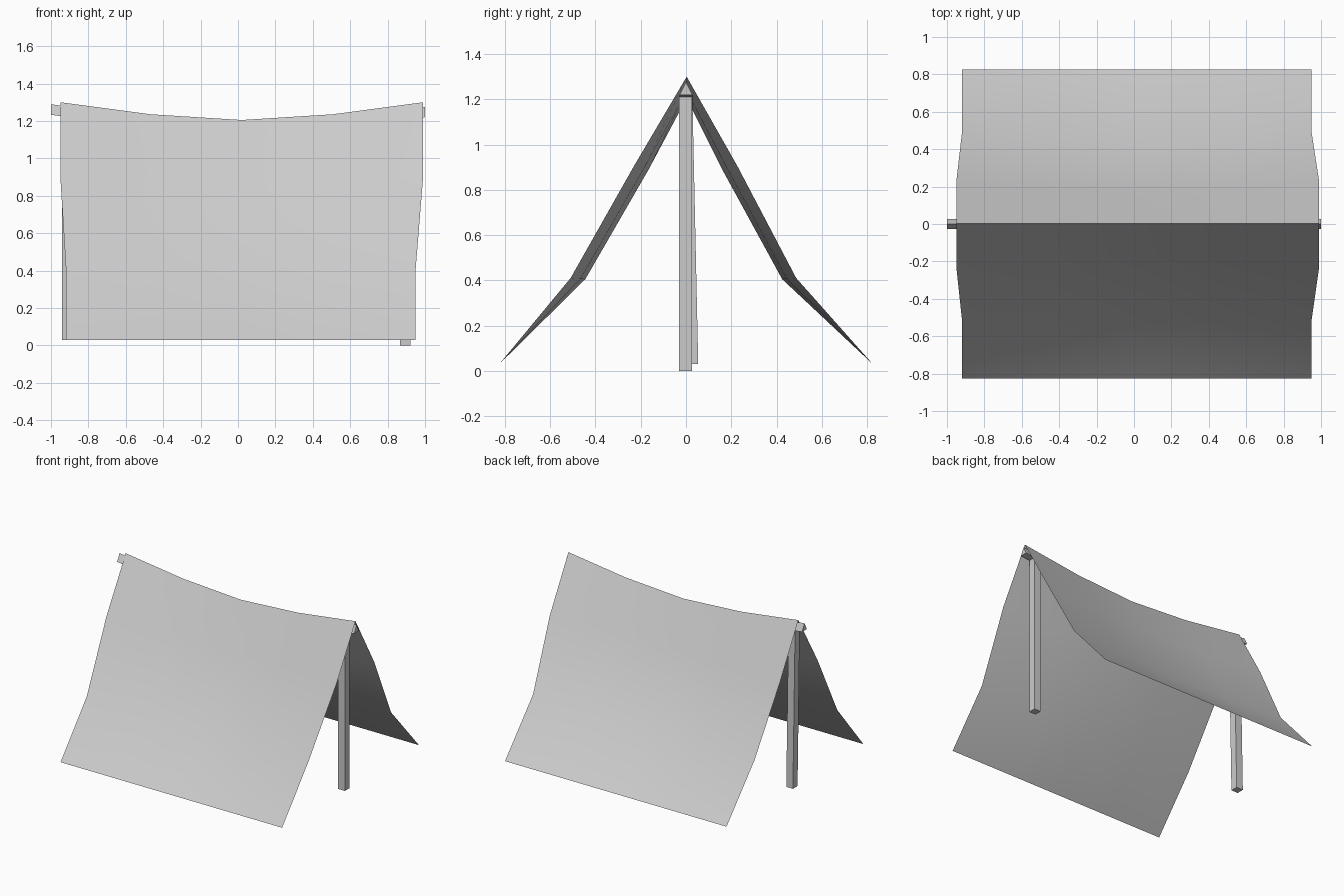
import bpy
from math import radians
from mathutils import Vector

if "Cube" in bpy.data.objects:
    bpy.data.objects.remove(bpy.data.objects["Cube"])


def make_object(name, verts, faces):
    mesh = bpy.data.meshes.new(name)
    mesh.from_pydata(verts, [], faces)
    mesh.update()
    obj = bpy.data.objects.new(name, mesh)
    bpy.context.collection.objects.link(obj)
    return obj


def loft(name, rings):
    """Closed solid through a list of equal-sized counter-clockwise rings."""
    n = len(rings[0])
    faces = [tuple(reversed(range(n)))]
    for i in range(len(rings) - 1):
        for k in range(n):
            a, b = i * n + k, i * n + (k + 1) % n
            faces.append((a, b, b + n, a + n))
    faces.append(tuple(range((len(rings) - 1) * n, len(rings) * n)))
    return make_object(name, [v for ring in rings for v in ring], faces)


# Tension along the length: 1 at the gable ends, 0 at the sagging middle
STATIONS = [(0.0, 1.0), (0.25, 0.32), (0.5, 0.0), (0.75, 0.32), (1.0, 1.0)]

# Canvas: (y, z) at the gable ends, (y, z) at the middle, x from, x to
PROFILE = [
    ((-0.825, 0.03), (-0.825, 0.03), -0.92, 0.95),
    ((-0.51, 0.41), (-0.445, 0.405), -0.92, 0.95),
    ((-0.23, 0.905), (-0.165, 0.89), -0.95, 0.99),
    ((0.003, 1.30), (0.003, 1.205), -0.95, 0.99),
    ((0.227, 0.905), (0.16, 0.89), -0.95, 0.99),
    ((0.487, 0.41), (0.425, 0.405), -0.92, 0.95),
    ((0.825, 0.03), (0.825, 0.03), -0.92, 0.95),
]
verts = []
for end, mid, x0, x1 in PROFILE:
    for t, s in STATIONS:
        p = Vector(mid).lerp(Vector(end), s)
        verts.append((x0 + (x1 - x0) * t, p.x, p.y))
cols = len(STATIONS)
faces = []
for r in range(len(PROFILE) - 1):
    for c in range(cols - 1):
        a = r * cols + c
        faces.append((a, a + 1, a + 1 + cols, a + cols))
canvas = make_object("canvas_sheet", verts, faces)
bpy.context.view_layer.objects.active = canvas
canvas.select_set(True)
bpy.ops.object.shade_smooth_by_angle(angle=radians(30))
canvas.select_set(False)

# Ridge pole: triangular bar that sags with the canvas
rings = []
for t, s in STATIONS:
    x = -1 + 2 * t
    z = 1.135 + s * (0.098 - 0.013 * t)
    rings.append([(x, -0.028, z), (x, 0.028, z), (x, 0.0, z + 0.056)])
loft("ridge_pole", rings)


# Square posts, given bottom and top centres
def post(name, bottom, top, h=0.028):
    square = [(-h, -h), (h, -h), (h, h), (-h, h)]
    loft(name, [[(c[0] + dx, c[1] + dy, c[2]) for dx, dy in square]
                for c in (bottom, top)])


post("right_post", (0.895, -0.002, 0.0), (0.895, -0.002, 1.215))
post("left_post", (-0.912, 0.026, 0.03), (-0.912, 0.0, 1.22))
